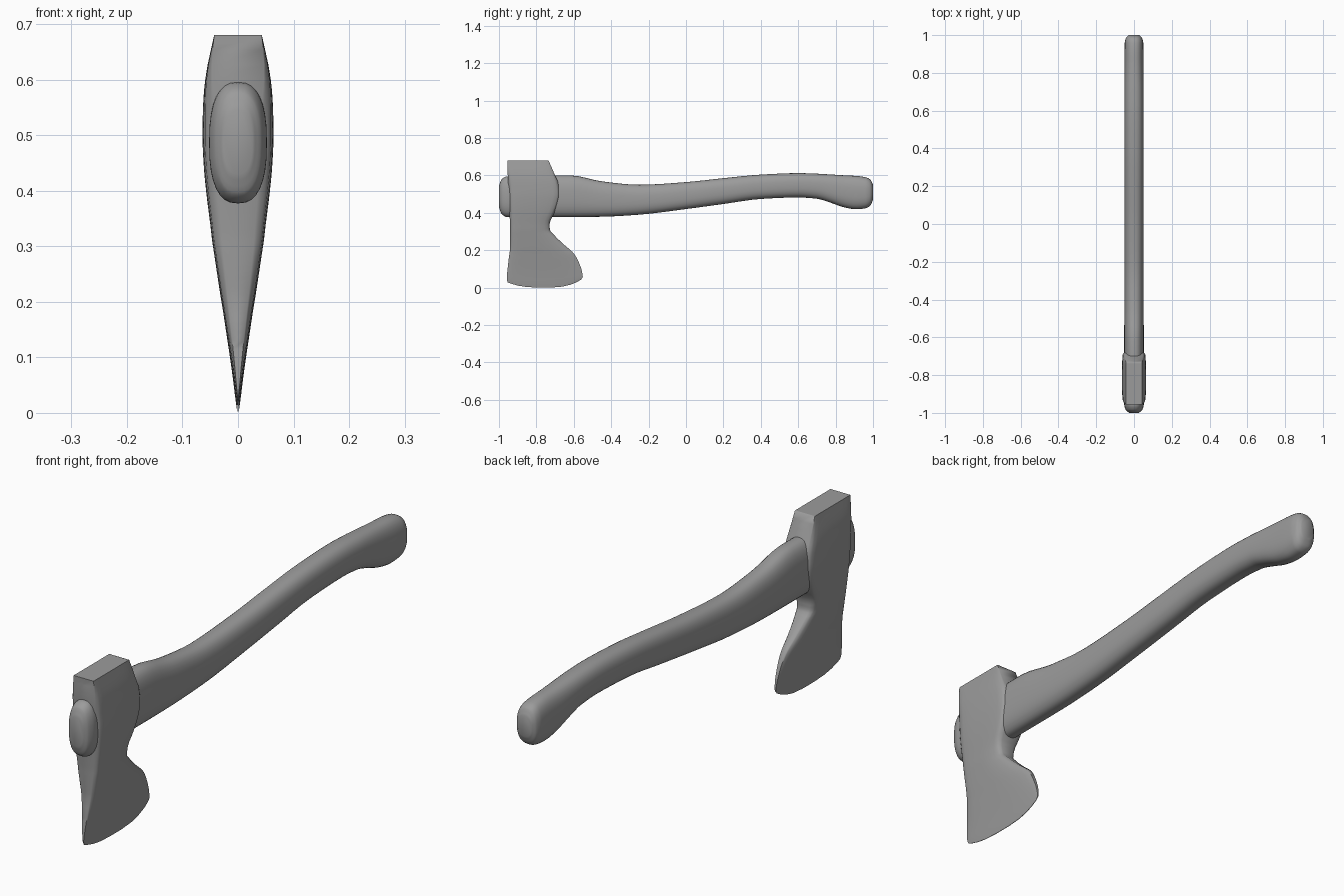
import bpy, bmesh, math

if "Cube" in bpy.data.objects:
    bpy.data.objects.remove(bpy.data.objects["Cube"])

# Dark grey metal/wood colour shared by both parts
grey = bpy.data.materials.new("dark_grey")
grey.diffuse_color = (.33, .33, .33, 1)
grey.use_nodes = True
grey.node_tree.nodes["Principled BSDF"].inputs["Base Color"].default_value = grey.diffuse_color


def interp(rows, per):
    """Smooth, overshoot-free interpolation of table rows; column 0 is the parameter."""
    n, cols = len(rows), len(rows[0])
    slopes = []
    for i in range(n):
        m = []
        for c in range(1, cols):
            d = [(rows[j + 1][c] - rows[j][c]) / (rows[j + 1][0] - rows[j][0])
                 for j in (i - 1, i) if 0 <= j < n - 1]
            if len(d) == 1:
                m.append(d[0])
            else:
                m.append(2 * d[0] * d[1] / (d[0] + d[1]) if d[0] * d[1] > 0 else 0)
        slopes.append(m)
    out = []
    for i in range(n - 1):
        a, b = rows[i], rows[i + 1]
        h = b[0] - a[0]
        for k in range(per):
            t = k / per
            r = [a[0] + h * t]
            for c in range(1, cols):
                r.append((2*t**3 - 3*t**2 + 1) * a[c] + (t**3 - 2*t*t + t) * h * slopes[i][c-1]
                         + (3*t*t - 2*t**3) * b[c] + (t**3 - t*t) * h * slopes[i+1][c-1])
            out.append(r)
    out.append(list(rows[-1]))
    return out


def loft(name, rings, angle):
    bm = bmesh.new()
    vs = [[bm.verts.new(p) for p in ring] for ring in rings]
    for a, b in zip(vs, vs[1:]):
        for i in range(len(a)):
            j = (i + 1) % len(a)
            bm.faces.new((a[i], a[j], b[j], b[i]))
    bm.faces.new(vs[0])
    bm.faces.new(vs[-1])
    bmesh.ops.recalc_face_normals(bm, faces=bm.faces)
    me = bpy.data.meshes.new(name)
    bm.to_mesh(me)
    bm.free()
    me.materials.append(grey)
    ob = bpy.data.objects.new(name, me)
    bpy.context.collection.objects.link(ob)
    bpy.ops.object.select_all(action='DESELECT')
    bpy.context.view_layer.objects.active = ob
    ob.select_set(True)
    bpy.ops.object.shade_smooth_by_angle(angle=math.radians(angle))
    return ob


# Handle: y, bottom z, top z, half width
handle = [
    (-1, .43, .545, .026), (-.985, .392, .58, .043), (-.955, .377, .595, .052),
    (-.62, .377, .60, .052), (-.45, .379, .568, .051), (-.25, .39, .55, .05),
    (0, .42, .564, .05), (.2, .447, .585, .05), (.4, .474, .604, .05),
    (.6, .482, .612, .05), (.7, .475, .609, .05), (.77, .455, .605, .05),
    (.85, .428, .60, .05), (.91, .419, .597, .05), (.96, .424, .59, .049),
    (.985, .438, .578, .043), (1, .47, .55, .028),
]
rings = []
for y, lo, hi, w in interp(handle, 4):
    ring = []
    for i in range(32):
        a = math.tau * i / 32
        c, s = math.cos(a), math.sin(a)
        ring.append((w * math.copysign(abs(c) ** .8, c), y,
                     (lo + hi) / 2 + (hi - lo) / 2 * math.copysign(abs(s) ** .8, s)))
    rings.append(ring)
loft("handle", rings, 75)

# Axe head: height, front y, back y, half width, back-edge thickness factor
head = [
    (0, -.953, -.562, .001, 1), (.02, -.958, -.552, .004, .85),
    (.06, -.956, -.557, .009, .75), (.10, -.952, -.568, .0145, .65),
    (.15, -.947, -.588, .022, .6), (.18, -.943, -.607, .0265, .6),
    (.22, -.94, -.648, .033, .6), (.28, -.94, -.705, .042, .65),
    (.31, -.94, -.728, .0465, .7), (.34, -.941, -.729, .05, .75),
    (.40, -.944, -.703, .0575, .85), (.45, -.947, -.683, .062, .88),
    (.50, -.949, -.674, .064, .9), (.55, -.951, -.68, .063, .9),
    (.60, -.953, -.70, .059, .9), (.68, -.955, -.735, .043, 1),
]
ts = [0, .012, .03, .06, .14, .25, .4, .5, .6, .75, .86, .94, .97, .988, 1]
rings = []
for s, y0, y1, w, fb in interp(head, 3):
    sag = max(0, 1 - s / .3) ** 1.5
    soft = min(1, (.68 - s) / .15)          # corners turn crisp towards the poll
    side = []
    for t in ts:
        u = 2 * t - 1
        f = 1 - (1 - fb) * max(0, u) ** 3
        f -= .12 * soft * max(0, -u) ** 4
        end = max(0, 1 - min(t, 1 - t) / .06)
        f *= 1 - .3 * soft * end ** 2
        z = s + sag * (.028 if u < 0 else .042) * abs(u) ** 3
        side.append((w * f, y0 + (y1 - y0) * t, z))
    rings.append(side + [(-x, y, z) for x, y, z in reversed(side)])
loft("axe_head", rings, 68)
